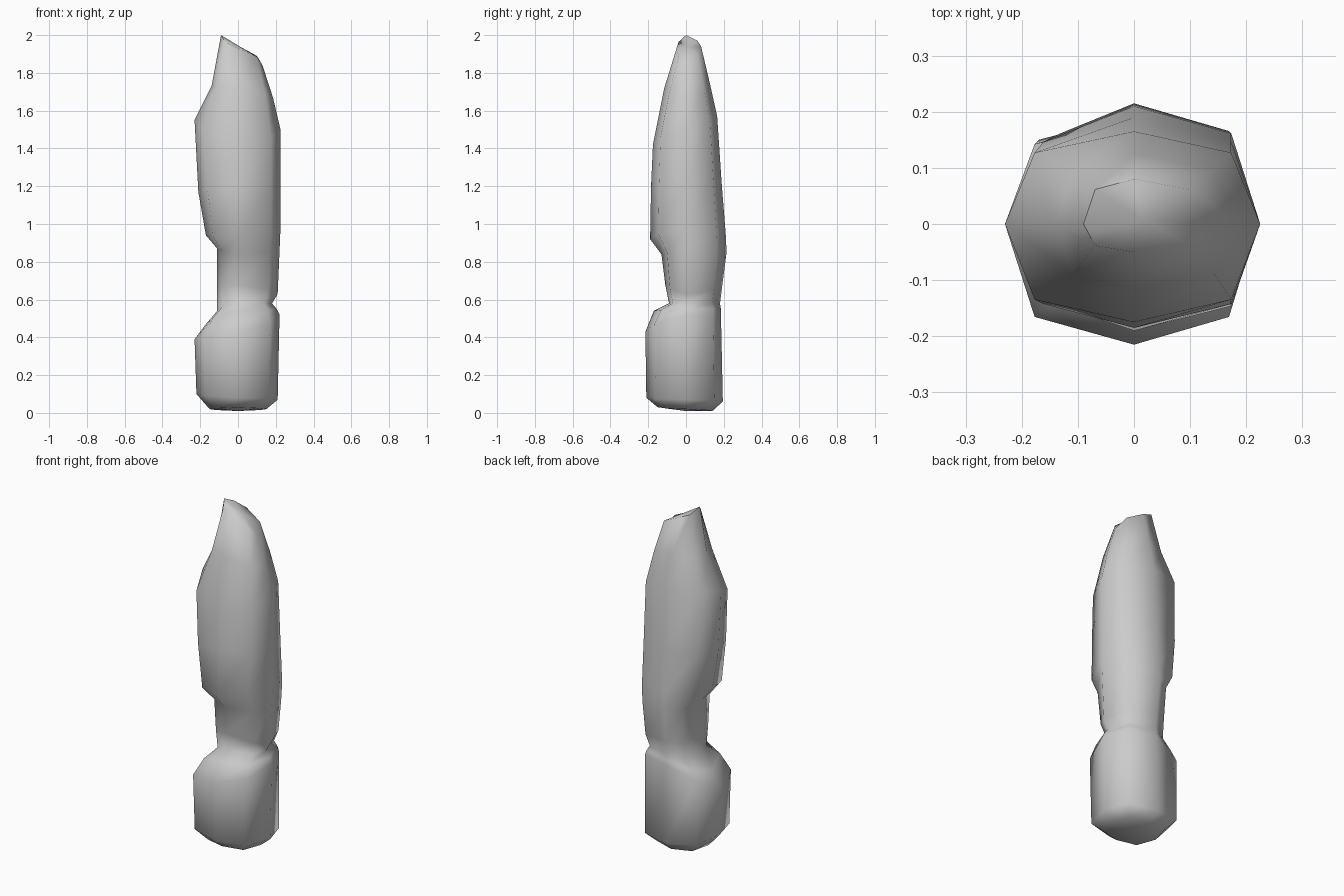
import bpy
import bmesh
import math

default_cube = bpy.data.objects.get("Cube")
if default_cube:
    bpy.data.objects.remove(default_cube, do_unlink=True)


def make_material(name, colour):
    material = bpy.data.materials.new(name)
    material.use_nodes = True
    material.diffuse_color = colour
    shader = next(n for n in material.node_tree.nodes if n.type == 'BSDF_PRINCIPLED')
    shader.inputs["Base Color"].default_value = colour
    shader.inputs["Roughness"].default_value = 0.8
    return material


# Ring outlines in hundredths: (reach, height) for left, back, right, front
RINGS = [
    ((15, 2), (14, 1), (15, 2), (15, 3)),
    ((21, 7), (19.5, 6), (22, 10), (21, 8)),
    ((22, 52), (18.5, 52), (23, 39), (21.5, 43)),
    ((20.5, 55), (18.5, 55), (17, 47), (17, 54)),
    ((18, 58), (18, 58), (11, 54), (9, 58)),
    ((21, 63), (19, 66), (11, 66), (11, 68)),
    ((22, 86), (21.5, 85), (11, 87), (13, 84)),
    ((22.5, 98), (21, 95), (17, 94), (19, 92)),
    ((22.5, 122), (19, 120), (21, 117), (18.5, 120)),
    ((22.5, 150), (16.5, 157), (23, 155), (17.5, 142)),
    ((18.5, 167), (12.5, 175), (14, 173), (11.5, 172)),
    ((13, 184), (8, 194), (9, 200), (5, 193)),
]
CORNER = 0.77  # how far the diagonal corners reach, making a squarish octagon


def ring_points(ring):
    """Eight points: four compass points with a corner after each one."""
    for i in range(4):
        reach, height = ring[i]
        next_reach, next_height = ring[(i + 1) % 4]
        a = math.radians(90 * i)
        forward = (round(math.cos(a)), round(math.sin(a)))
        sideways = (-forward[1], forward[0])
        yield [forward[0] * reach, forward[1] * reach, height]
        yield [CORNER * (forward[k] * reach + sideways[k] * next_reach)
               for k in range(2)] + [(height + next_height) / 2]


def fan_cap(bm, loop, lift, flip):
    """Close an end ring with a fan around a central point."""
    centre = sum((v.co for v in loop), loop[0].co * 0) / len(loop)
    centre.z += lift
    middle = bm.verts.new(centre)
    for i, vert in enumerate(loop):
        following = loop[(i + 1) % len(loop)]
        corners = (following, vert, middle) if flip else (vert, following, middle)
        bm.faces.new(corners)


# Irregular pillar lofted from base, through the narrow neck, to the slanted tip
bm = bmesh.new()
loops = [[bm.verts.new([c / 100 for c in point]) for point in ring_points(ring)]
         for ring in RINGS]
for lower, upper in zip(loops, loops[1:]):
    for i in range(len(lower)):
        j = (i + 1) % len(lower)
        bm.faces.new((lower[i], lower[j], upper[j], upper[i]))
fan_cap(bm, loops[0], -0.01, True)
fan_cap(bm, loops[-1], 0.01, False)
bmesh.ops.recalc_face_normals(bm, faces=bm.faces)

mesh = bpy.data.meshes.new("stone_pillar")
bm.to_mesh(mesh)
bm.free()
pillar = bpy.data.objects.new("stone_pillar", mesh)
bpy.context.collection.objects.link(pillar)
mesh.materials.append(make_material("stone grey", (0.6, 0.6, 0.6, 1)))

# Soft shading over the coarse facets
bpy.ops.object.select_all(action='DESELECT')
pillar.select_set(True)
bpy.context.view_layer.objects.active = pillar
bpy.ops.object.shade_smooth_by_angle(angle=math.radians(75))
